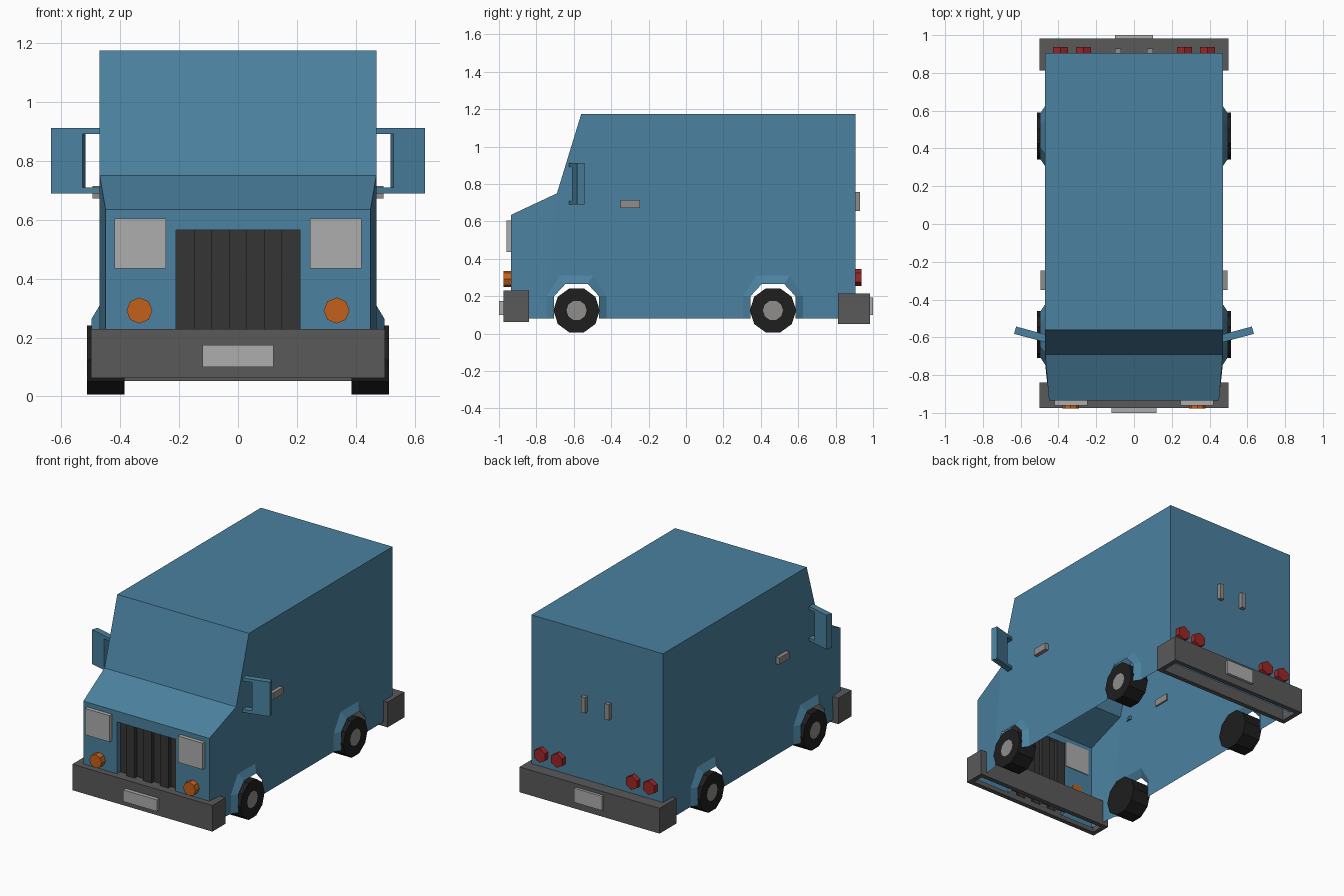
import bpy, bmesh, math
from mathutils import Matrix, Vector

default = bpy.data.objects.get("Cube")
if default:
    bpy.data.objects.remove(default, do_unlink=True)


def material(name, r, g, b):
    m = bpy.data.materials.new(name)
    m.use_nodes = True
    m.diffuse_color = (r, g, b, 1)
    bsdf = next(n for n in m.node_tree.nodes if n.type == 'BSDF_PRINCIPLED')
    bsdf.inputs["Base Color"].default_value = (r, g, b, 1)
    return m


BLUE = material("blue paint", 0.07, 0.22, 0.35)
BUMPER = material("bumper grey", 0.10, 0.10, 0.105)
GRILLE = material("grille charcoal", 0.035, 0.035, 0.035)
LAMP = material("lamp and plate grey", 0.42, 0.42, 0.42)
METAL = material("metal grey", 0.28, 0.27, 0.26)
ORANGE = material("signal orange", 0.55, 0.12, 0.01)
RED = material("tail light red", 0.33, 0.02, 0.02)
TYRE = material("tyre black", 0.013, 0.013, 0.013)


def finish(name, bm, mats, mirror=False):
    mesh = bpy.data.meshes.new(name)
    bm.to_mesh(mesh)
    bm.free()
    for m in mats:
        mesh.materials.append(m)
    ob = bpy.data.objects.new(name, mesh)
    bpy.context.collection.objects.link(ob)
    if mirror:
        mod = ob.modifiers.new("Mirror", 'MIRROR')
        mod.use_clip = True
    return ob


def add_box(bm, lo, hi):
    lo, hi = Vector(lo), Vector(hi)
    mat = Matrix.Translation((lo + hi) / 2) @ Matrix.Diagonal((*(hi - lo), 1))
    bmesh.ops.create_cube(bm, size=1, matrix=mat)


def box(name, lo, hi, mat, mirror=False):
    bm = bmesh.new()
    add_box(bm, lo, hi)
    return finish(name, bm, [mat], mirror)


def disc(name, centre, radius, depth, sides, axis, mat, turn=0):
    """Mirrored prism along the given axis, turned to put a corner on top."""
    bm = bmesh.new()
    tilt = Matrix.Rotation(math.pi / 2, 4, axis)
    bmesh.ops.create_cone(bm, cap_ends=True, segments=sides, radius1=radius,
                          radius2=radius, depth=depth,
                          matrix=Matrix.Translation(centre) @ tilt @ Matrix.Rotation(turn, 4, 'Z'))
    return bm, lambda mats=(mat,): finish(name, bm, mats, True)


# Body: open-bottomed half shell, mirrored
W, NOSE_W, BOTTOM = 0.47, 0.45, 0.08
FRONT, BACK, ROOF = -0.935, 0.905, 1.175
HOOD_Z, GRILLE_X, GRILLE_TOP, RECESS = 0.635, 0.21, 0.565, 0.035
COWL, SCREEN = (-0.69, 0.75), (-0.56, ROOF)
AXLES = (-0.585, 0.465)


def arch(y, half, flat, shoulder, top, x):
    left = [(-half, BOTTOM), (-half, shoulder), (-flat, top)]
    right = [(-a, z) for a, z in reversed(left)]
    return [(x, y + a, z) for a, z in left + right]


bm = bmesh.new()


def panel(points):
    return bm.faces.new([bm.verts.new(p) for p in points])


nose_top, nose_low = (NOSE_W, FRONT, HOOD_Z), (NOSE_W, FRONT, BOTTOM)
cuts = [arch(y, 0.16, 0.09, 0.20, 0.31, W) for y in AXLES]
cowl, screen = (W, *COWL), (W, *SCREEN)
roof_back, low_back = (W, BACK, ROOF), (W, BACK, BOTTOM)
panel([cowl, screen, roof_back, low_back] + cuts[1][::-1] + cuts[0][:0:-1])
panel([nose_top, cowl, cuts[0][1], cuts[0][0], nose_low])
ridge = [nose_top, cowl, screen, roof_back, low_back]
for a, b in zip(ridge, ridge[1:]):
    panel([a, b, (0, *b[1:]), (0, *a[1:])])
grille_edge = [(GRILLE_X, FRONT, BOTTOM), (GRILLE_X, FRONT, GRILLE_TOP), (0, FRONT, GRILLE_TOP)]
panel([(0, FRONT, HOOD_Z), nose_top, nose_low] + grille_edge)
for a, b in zip(grille_edge, grille_edge[1:]):
    panel([a, b, (b[0], b[1] + RECESS, b[2]), (a[0], a[1] + RECESS, a[2])])
# Flared wheel arches
for y, cut in zip(AXLES, cuts):
    lip = arch(y, 0.12, 0.06, 0.20, 0.265, 0.497)
    for i in range(len(cut) - 1):
        panel([cut[i], cut[i + 1], lip[i + 1], lip[i]])
bmesh.ops.remove_doubles(bm, verts=bm.verts, dist=0.0005)
bmesh.ops.recalc_face_normals(bm, faces=bm.faces)
finish("van_body", bm, [BLUE], True)

# Corrugated grille
bm = bmesh.new()
step = 2 * GRILLE_X / 7
path = []
for i in range(7):
    y = FRONT + (RECESS if i % 2 == 0 else RECESS - 0.025)
    path += [(-GRILLE_X + i * step, y), (-GRILLE_X + (i + 1) * step, y)]
rows = [[bm.verts.new((x, y, z)) for x, y in path] for z in (BOTTOM, GRILLE_TOP)]
for i in range(len(path) - 1):
    bm.faces.new([rows[0][i], rows[0][i + 1], rows[1][i + 1], rows[1][i]])
finish("grille", bm, [GRILLE])


# Bumpers: hollow channels, open underneath
def bumper(name, y0, y1, z0, z1):
    t, x = 0.03, 0.5
    bm = bmesh.new()
    add_box(bm, (-x, y0, z0), (x, y0 + t, z1))
    add_box(bm, (-x, y1 - t, z0), (x, y1, z1))
    for s in (-1, 1):
        a, b = sorted((s * x, s * (x - t)))
        add_box(bm, (a, y0 + t, z0), (b, y1 - t, z1))
    add_box(bm, (t - x, y0 + t, z1 - 0.01), (x - t, y1 - t, z1))
    finish(name, bm, [BUMPER])


bumper("front_bumper", -0.975, -0.84, 0.062, 0.23)
bumper("rear_bumper", 0.812, 0.983, 0.052, 0.215)
box("front_plate", (-0.12, -1.0, 0.10), (0.12, -0.97, 0.175), LAMP)
box("rear_plate", (-0.1, 0.98, 0.10), (0.1, 1.0, 0.192), LAMP)

# Lights
box("headlights", (0.245, -0.96, 0.435), (0.42, -0.93, 0.605), LAMP, True)
disc("turn_signals", (0.335, -0.953, 0.292), 0.044, 0.045, 8, 'X', ORANGE)[1]()
for label, x in (("inner", 0.267), ("outer", 0.39)):
    disc(label + "_tail_lights", (x, 0.92, 0.30), 0.046, 0.036, 6, 'X', RED, math.pi / 6 * 0)[1]()

# Door handles
box("side_handles", (0.46, -0.35, 0.672), (0.495, -0.245, 0.715), METAL, True)
box("rear_handles", (0.07, 0.895, 0.655), (0.1, 0.93, 0.757), METAL, True)

# Wheels with flat hub faces inset in the outer cap
for label, y in zip(("front", "rear"), AXLES):
    bm, done = disc(label + "_wheels", (0.449, y, 0.124), 0.124, 0.128, 10, 'Y', TYRE)
    top = max((f for f in bm.faces if len(f.verts) == 10), key=lambda f: f.calc_center_median().x)
    bmesh.ops.inset_region(bm, faces=[top], thickness=0.07)
    top.material_index = 1
    done((TYRE, METAL))

# Wing mirrors: angled plate on two arms
bm = bmesh.new()
add_box(bm, (0.055, -0.02, 0.69), (0.165, 0.02, 0.912))
for z in (0.69, 0.892):
    add_box(bm, (-0.01, -0.02, z), (0.055, 0.02, z + 0.02))
bm.transform(Matrix.Translation((W, -0.605, 0)) @ Matrix.Rotation(math.radians(15), 4, 'Z'))
finish("wing_mirrors", bm, [BLUE], True)
